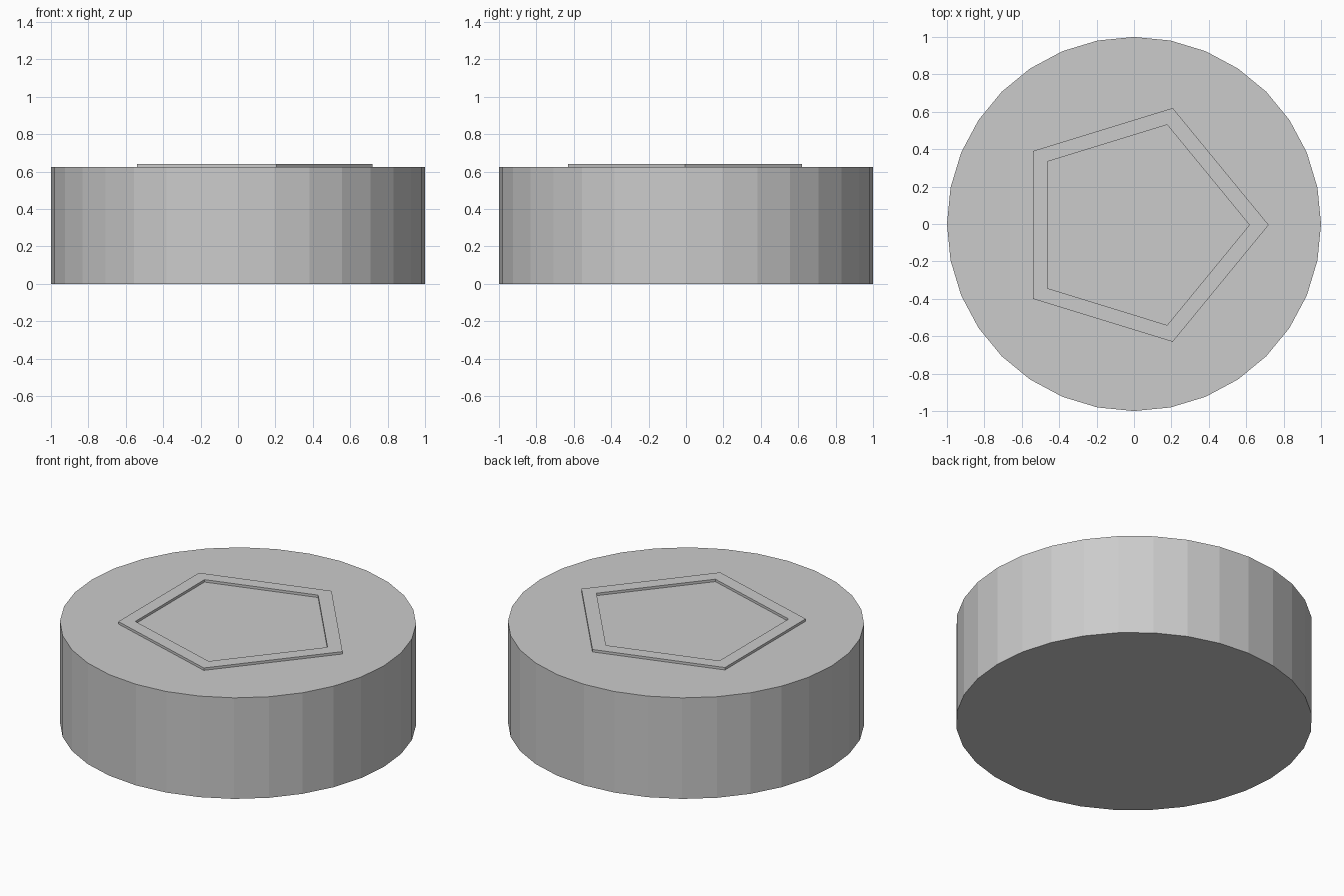
import bpy, bmesh

if "Cube" in bpy.data.objects:
    bpy.data.objects.remove(bpy.data.objects["Cube"])

TOP = 0.626       # top of the puck
RIM_TOP = 0.641   # top of the raised pentagon rim

# Puck body: flat-shaded 32-sided cylinder
bpy.ops.mesh.primitive_cylinder_add(vertices=32, radius=1, depth=TOP,
                                    location=(0, 0, TOP / 2))
bpy.context.object.name = "puck_body"

# Raised pentagon rim: outer outline and its scaled copy, joined into a closed band
outline = [(0.72, 0), (0.207, 0.625), (-0.54, 0.395), (-0.54, -0.395), (0.207, -0.625)]
CENTER_Y = -0.005
INNER = 0.857


def loop(bm, scale, z):
    return [bm.verts.new((x * scale, y * scale + CENTER_Y, z)) for x, y in outline]


bm = bmesh.new()
low = TOP - 0.004
rings = [loop(bm, 1, low), loop(bm, 1, RIM_TOP),
         loop(bm, INNER, RIM_TOP), loop(bm, INNER, low)]
n = len(outline)
for k in range(4):
    a, b = rings[k], rings[(k + 1) % 4]
    for i in range(n):
        j = (i + 1) % n
        bm.faces.new((a[i], a[j], b[j], b[i]))
bmesh.ops.recalc_face_normals(bm, faces=bm.faces)

mesh = bpy.data.meshes.new("pentagon_rim")
bm.to_mesh(mesh)
bm.free()
bpy.context.collection.objects.link(bpy.data.objects.new("pentagon_rim", mesh))
